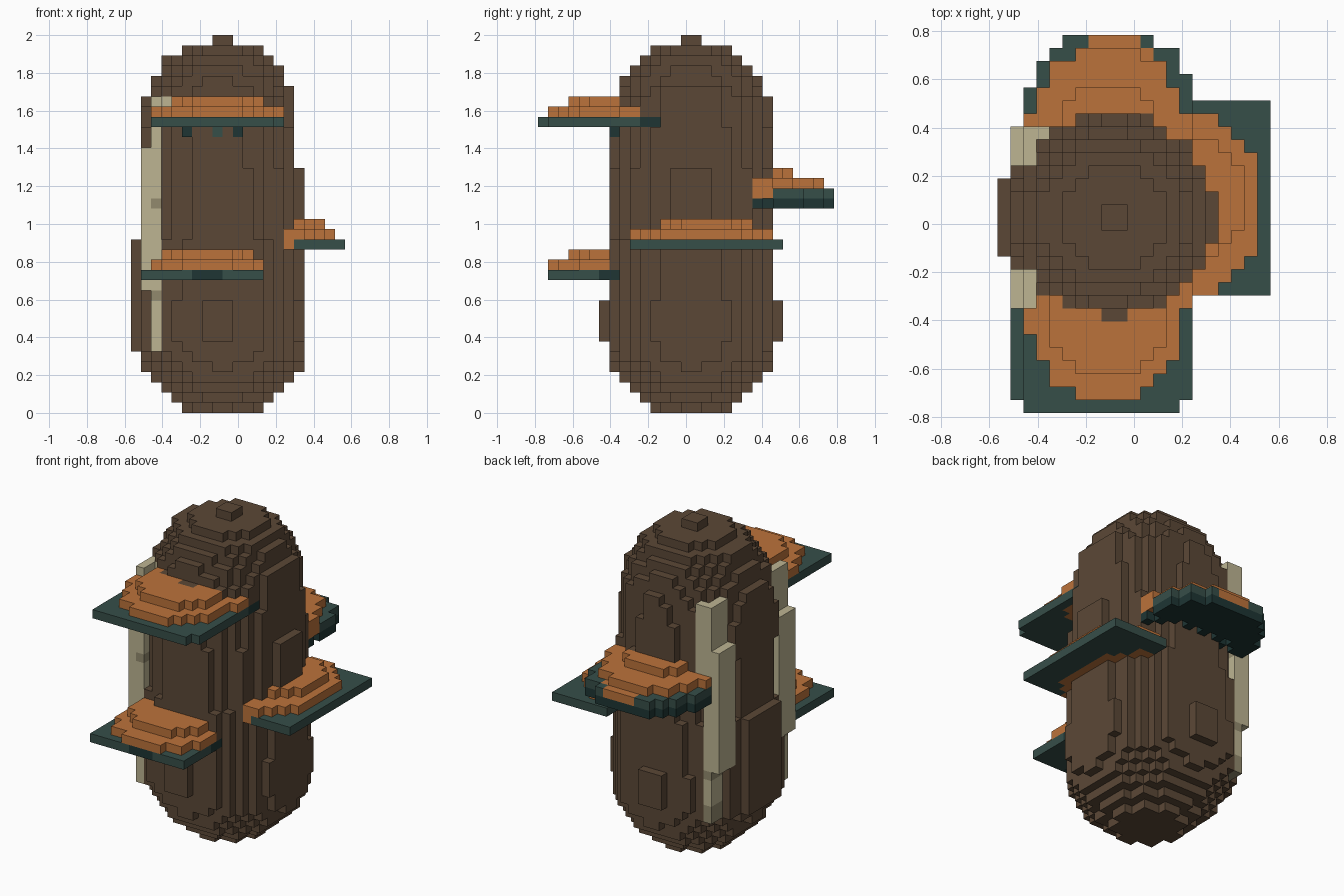
import bpy, bmesh
from mathutils import Vector

if "Cube" in bpy.data.objects:
    bpy.data.objects.remove(bpy.data.objects["Cube"])

UNIT = 2 / 37                       # block size; the grid is 21 x 29 x 37 blocks
ORIGIN = Vector((-10.5, -14.5, 0))

COLOURS = {
    "bark_brown": (0.105, 0.064, 0.037),
    "cap_orange": (0.50, 0.17, 0.043),
    "shelf_teal": (0.037, 0.077, 0.066),
    "dark_teal": (0.013, 0.036, 0.034),
    "pale_cream": (0.51, 0.46, 0.29),
    "shaded_cream": (0.29, 0.255, 0.155),
}
NAMES = list(COLOURS)
materials = []
for name, rgb in COLOURS.items():
    mat = bpy.data.materials.new(name)
    mat.use_nodes = True
    mat.diffuse_color = (*rgb, 1)
    shader = next(n for n in mat.node_tree.nodes if n.type == "BSDF_PRINCIPLED")
    shader.inputs["Base Color"].default_value = (*rgb, 1)
    shader.inputs["Roughness"].default_value = 0.9
    materials.append(mat)

blocks = {}                         # (x, y, z) -> (part, colour)


def put(part, colour, x, y, z, replace=False):
    if replace or (x, y, z) not in blocks:
        blocks[x, y, z] = (part, colour)


def box(x0, x1, y0, y1):
    return [(x, y) for x in range(x0, x1) for y in range(y0, y1)]


def oval(cx, cy, rx, ry, power=2.2):
    return [(x, y) for x, y in box(0, 21, 0, 29)
            if abs((x + .5 - cx) / rx) ** power + abs((y + .5 - cy) / ry) ** power <= 1]


def reach(x, y):
    return ((x - 8.3) ** 2 + (y - 14.5) ** 2) ** .5


# Trunk: round layers, swelling low down and domed at both ends
BASE = [3.6, 5.1, 6.1, 7.1, 7.6, 8.05]
DOME = [7.55, 7.2, 6.7, 6.1, 5.5, 4.2, 1]


def trunk_layer(z):
    if z < 6:
        return 9, BASE[z]
    if z < 17:
        return 8.6, 8.65 if 7 <= z <= 10 else 8.5
    if z < 24:
        return 8.8, 8.0
    if z < 30:
        return 8.5, 7.9 if z < 28 else 7.7
    return (8.75 if z < 35 else 9), DOME[z - 30]


for z in range(37):
    cx, radius = trunk_layer(z)
    for x, y in oval(cx, 15, radius, radius, 2):
        put("trunk", "bark_brown", x, y, z)


# Cream strips climbing the right side of the trunk
def strip(part, columns):
    for x, y in columns:
        low, high = {1: (12, 26), 2: (6, 31), 3: (23, 31)}[x]
        for z in range(low, high):
            shaded = (x == 2 and z in (11, 20)) or (y > 15 and z < 8)
            put(part, "shaded_cream" if shaded else "pale_cream", x, y, z, True)


strip("front_cream_strip", box(1, 3, 8, 11) + [(3, 10)])
strip("back_cream_strip", box(1, 3, 19, 22) + [(3, 21)])


# Shelves: a thin plate with an orange stepped cap on top
def shelf(part, z, plate, caps, inner, dark=()):
    for x, y in plate:
        colour = "dark_teal" if (x, y) in dark else "shelf_teal"
        if inner(x, y):
            colour = "cap_orange"
        put(part + "_plate", colour, x, y, z, (x, y) in dark)
    for i, cap in enumerate(caps):
        for x, y in cap:
            put(part + "_cap", "cap_orange", x, y, z + 1 + i)


def front_half(cells, end):
    return [c for c in cells if c[1] < end]


shelf("upper_front_shelf", 28,
      [c for c in box(2, 15, 0, 12) if c != (14, 0)],
      [front_half(oval(8.3, 9.5, 6.3, 8.6), 10), front_half(oval(8.5, 9, 4.9, 6.2), 9)],
      lambda x, y: 2 < x < 14 and reach(x, y) < 9.5, box(14, 15, 10, 12))
shelf("lower_front_shelf", 13, box(1, 13, 1, 8),
      [front_half(oval(7.5, 8, 5.9, 7.2), 8), front_half(oval(7.5, 8, 4.9, 5.3), 8)],
      lambda x, y: 2 < x < 12 and reach(x, y) < 9.5,
      box(6, 9, 1, 2) + box(12, 13, 6, 8))
shelf("left_shelf", 16, box(14, 21, 9, 24),
      [[c for c in oval(12.5, 16, 7.7, 7.3, 2.5) if c[0] > 13],
       [c for c in oval(12.5, 16.5, 6.5, 4.9, 2.5) if c[0] > 13]],
      lambda x, y: reach(x, y) < 9.4)

# Back shelf: two plate layers with an open orange middle
back_plate = [c for c in oval(8.6, 19, 6.8, 10.2, 2.8) if c[1] > 18]
back_core = set(oval(9, 20, 4.5, 9.3))
for x, y in back_plate:
    if reach(x, y) > 9.5 or (x + y) % 2:
        put("back_shelf_underside", "dark_teal", x, y, 20)
shelf("back_shelf", 21, back_plate,
      [[c for c in oval(8.5, 20, 6.2, 8.1, 2.3) if c[1] > 19],
       [c for c in oval(8.5, 20, 4.3, 5.2) if c[1] > 21]],
      lambda x, y: (x, y) in back_core or reach(x, y) < 9.5)

# Small pegs under the upper front shelf
for x, colour in ((5, "dark_teal"), (8, "shelf_teal"), (10, "dark_teal")):
    put("shelf_pegs", colour, x, 7, 27, True)

# Turn the blocks of each part into a shell of outer faces
SIDES = [Vector(s) for s in ((1, 0, 0), (-1, 0, 0), (0, 1, 0),
                             (0, -1, 0), (0, 0, 1), (0, 0, -1))]


def build(part):
    bm = bmesh.new()
    corners = {}

    def corner(point):
        key = tuple(round(v) for v in point)
        if key not in corners:
            corners[key] = bm.verts.new((Vector(key) + ORIGIN) * UNIT)
        return corners[key]

    for cell, (owner, colour) in blocks.items():
        if owner != part:
            continue
        middle = Vector(cell) + Vector((.5, .5, .5))
        for n in SIDES:
            if tuple(int(v) for v in Vector(cell) + n) in blocks:
                continue
            u = Vector((n.y, n.z, n.x))
            w = n.cross(u)
            ring = [middle + (n + u * a + w * b) / 2
                    for a, b in ((-1, -1), (1, -1), (1, 1), (-1, 1))]
            face = bm.faces.new([corner(p) for p in ring])
            face.material_index = NAMES.index(colour)
    mesh = bpy.data.meshes.new(part)
    bm.to_mesh(mesh)
    bm.free()
    for mat in materials:
        mesh.materials.append(mat)
    bpy.context.collection.objects.link(bpy.data.objects.new(part, mesh))


for part in sorted({owner for owner, _ in blocks.values()}):
    build(part)
